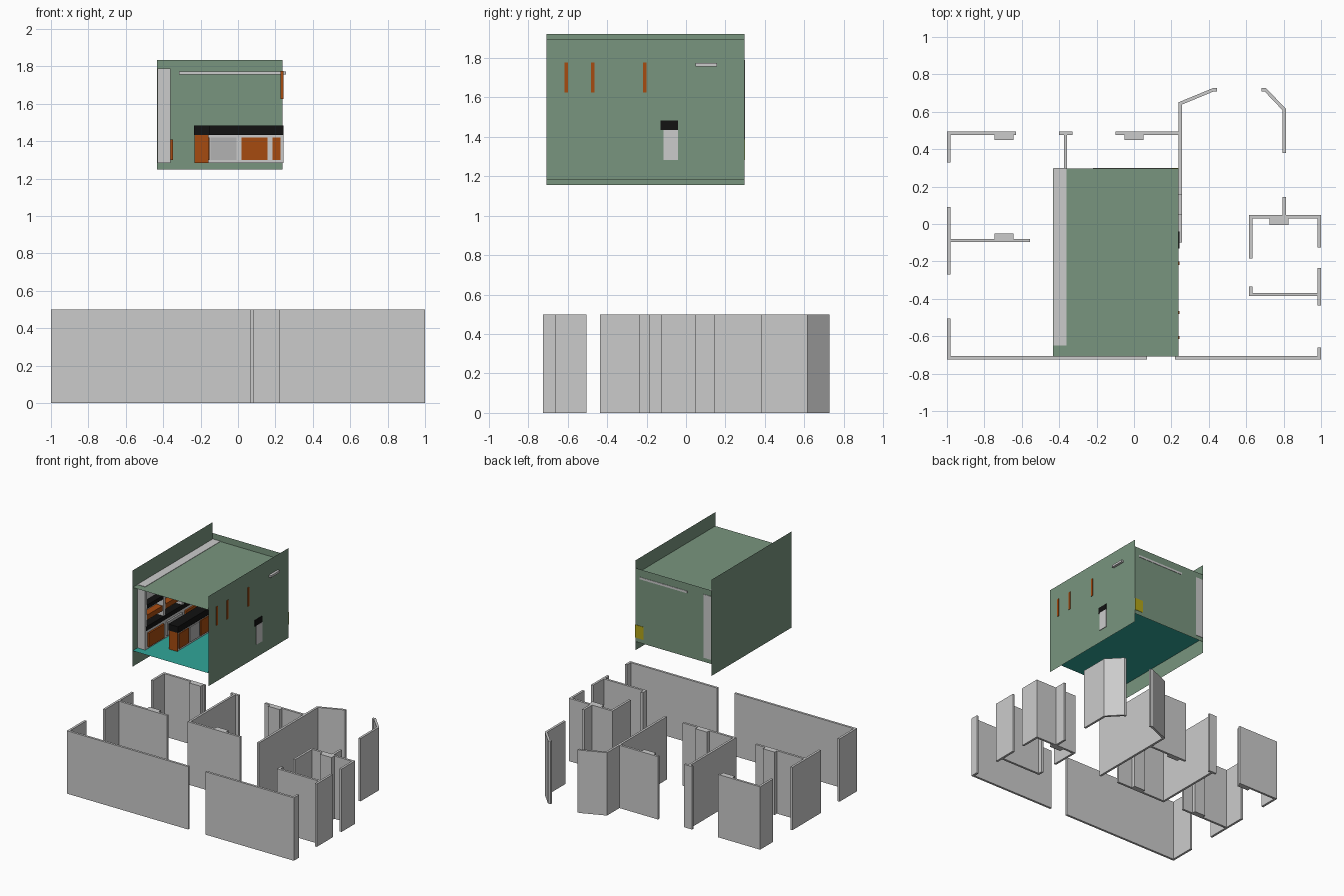
import bpy, bmesh
from mathutils import Vector

if "Cube" in bpy.data.objects:
    bpy.data.objects.remove(bpy.data.objects["Cube"])


def material(name, rgb):
    m = bpy.data.materials.new(name)
    m.diffuse_color = (*rgb, 1)
    m.use_nodes = True
    m.node_tree.nodes["Principled BSDF"].inputs["Base Color"].default_value = m.diffuse_color
    return m


GREEN = material("green_paint", (0.19, 0.30, 0.21))
TEAL = material("teal_floor", (0.03, 0.38, 0.32))
ORANGE = material("orange_wood", (0.38, 0.07, 0.005))
BLACK = material("black_top", (0.006, 0.006, 0.006))
YELLOW = material("yellow_paint", (0.45, 0.38, 0.01))
WHITE = material("pale_grey", (0.45, 0.45, 0.45))


def finish(name, bm, mat=None):
    me = bpy.data.meshes.new(name)
    bm.to_mesh(me)
    bm.free()
    ob = bpy.data.objects.new(name, me)
    bpy.context.collection.objects.link(ob)
    if mat:
        me.materials.append(mat)
    return ob


def box(name, x, y, z, mat=None):
    bm = bmesh.new()
    bmesh.ops.create_cube(bm, size=1)
    for v in bm.verts:
        for i, (a, b) in enumerate((x, y, z)):
            v.co[i] = b if v.co[i] > 0 else a
    return finish(name, bm, mat)


def sheet(name, pts, mat):
    bm = bmesh.new()
    bm.faces.new([bm.verts.new(p) for p in pts])
    return finish(name, bm, mat)


def wall(name, path, h=0.5, t=0.018):
    """Wall of constant thickness following a mitred plan path."""
    p = [Vector(q) for q in path]
    left, right = [], []
    for i, q in enumerate(p):
        d1 = (q - p[i - 1]).normalized() if i else (p[1] - q).normalized()
        d2 = (p[i + 1] - q).normalized() if i < len(p) - 1 else d1
        n1, n2 = Vector((-d1.y, d1.x)), Vector((-d2.y, d2.x))
        n = (n1 + n2).normalized()
        n *= t / 2 / n.dot(n1)
        left.append(q + n)
        right.append(q - n)
    bm = bmesh.new()
    rings = [[bm.verts.new((c.x, c.y, z)) for c, z in
              ((l, 0), (r, 0), (r, h), (l, h))] for l, r in zip(left, right)]
    for a, b in zip(rings, rings[1:]):
        for k in range(4):
            j = (k + 1) % 4
            bm.faces.new((a[k], a[j], b[j], b[k]))
    bm.faces.new(rings[0])
    bm.faces.new(rings[-1])
    bmesh.ops.recalc_face_normals(bm, faces=bm.faces)
    return finish(name, bm)


# Floor plan walls
WALLS = {
    "back_left_wall": [(-.99, .33), (-.99, .486), (-.63, .486)],
    "left_wall": [(-.99, -.27), (-.99, .09)],
    "left_partition": [(-.981, -.088), (-.555, -.088)],
    "front_left_wall": [(-.99, -.505), (-.99, -.716), (.07, -.716)],
    "front_right_wall": [(.22, -.716), (.99, -.716), (.99, -.66)],
    "middle_wall": [(-.366, .478), (-.366, -.088), (.085, -.088)],
    "middle_wall_cap": [(-.4, .486), (-.33, .486)],
    "back_middle_wall": [(-.1, .486), (.24, .486)],
    "bay_left_wall": [(.248, -.1), (.248, .645), (.425, .718), (.445, .718)],
    "bay_right_wall": [(.683, .718), (.702, .718), (.803, .612), (.803, .38)],
    "closet_back_wall": [(.624, -.185), (.624, .038), (.99, .038), (.99, -.125)],
    "closet_stub_wall": [(.803, .045), (.803, .145)],
    "lower_closet_wall": [(.624, -.335), (.624, -.377), (.982, -.377)],
    "lower_right_wall": [(.99, -.435), (.99, -.235)],
}
for name, path in WALLS.items():
    wall(name, path)

# Chimney breasts
for x, y0, y1 in ((-.745, .45, .478), (-.745, -.08, -.05), (-.05, .45, .478),
                  (-.15, -.08, -.05), (.725, -.005, .03)):
    box("chimney_breast", (x, x + .102), (y0, y1), (0, .5))

# Room shell of single sheets
X0, X1, Y0, Y1 = -.432, .238, -.708, .297
for name, x, z0, z1 in (("room_left_wall", X0, 1.155, 1.92),
                        ("room_right_wall", X1, 1.18, 1.895)):
    sheet(name, [(x, Y0, z0), (x, Y1, z0), (x, Y1, z1), (x, Y0, z1)], GREEN)
sheet("room_back_wall", [(X0, Y1, 1.25), (X1, Y1, 1.25), (X1, Y1, 1.835), (X0, Y1, 1.835)], GREEN)
for name, z, m in (("room_floor", 1.281, TEAL), ("room_ceiling", 1.785, GREEN)):
    sheet(name, [(X0, Y0, z), (X1, Y0, z), (X1, Y1, z), (X0, Y1, z)], m)

# Tall shelf unit along the left wall
XF = -.362
box("unit_top", (-.43, XF), (-.65, .3), (1.765, 1.788))
box("unit_back", (-.43, -.42), (-.65, .3), (1.283, 1.77))
box("unit_base", (-.43, XF), (-.65, .3), (1.283, 1.43))
box("unit_counter", (-.425, -.36), (-.64, .29), (1.43, 1.465), BLACK)
N, S, E = 4, -.65, .95
for i in range(N + 1):
    y = S + i * (E - .02) / N
    box("unit_post", (-.43, XF), (y, y + .02), (1.283, 1.77))
for i in range(N):
    a = S + i * (E - .02) / N + .03
    b = a + (E - .02) / N - .04
    box("unit_door", (XF, -.348), (a, b), (1.3, 1.41), ORANGE if i % 2 == 0 else WHITE)
    box("unit_shelf", (-.425, -.365), (a - .01, b + .01), (1.6, 1.63), BLACK)
    box("unit_drawer", (-.42, -.365), (a, b), (1.51, 1.55), ORANGE)

# L-shaped counter
box("counter_leg", (-.225, -.16), (-.53, -.04), (1.283, 1.435))
box("counter_leg_end", (-.233, -.158), (-.537, -.53), (1.283, 1.435), ORANGE)
box("counter_leg_top", (-.235, -.15), (-.54, -.13), (1.433, 1.483), BLACK)
box("counter_run", (-.225, .243), (-.115, -.04), (1.283, 1.435))
box("counter_run_top", (-.235, .242), (-.13, -.04), (1.433, 1.483), BLACK)
for i, (a, b) in enumerate(((-.52, -.4), (-.385, -.265), (-.25, -.13))):
    box("leg_door", (-.16, -.152), (a, b), (1.3, 1.42), WHITE if i == 1 else ORANGE)
for a, b, m in ((-.148, -.008, WHITE), (.02, .157, ORANGE), (.185, .226, ORANGE)):
    box("run_door", (a, b), (-.123, -.115), (1.3, 1.42), m)

# Wall slats, ceiling rails and low yellow cabinet
for y in (-.607, -.473, -.21):
    box("wall_slat", (.228, .242), (y - .009, y + .009), (1.625, 1.775), ORANGE)
box("ceiling_shelf", (-.315, .257), (.047, .158), (1.757, 1.774))
box("back_rail", (-.22, .2), (.28, .3), (1.757, 1.774))
box("yellow_cabinet", (.165, .237), (.21, .3), (1.283, 1.385), YELLOW)
